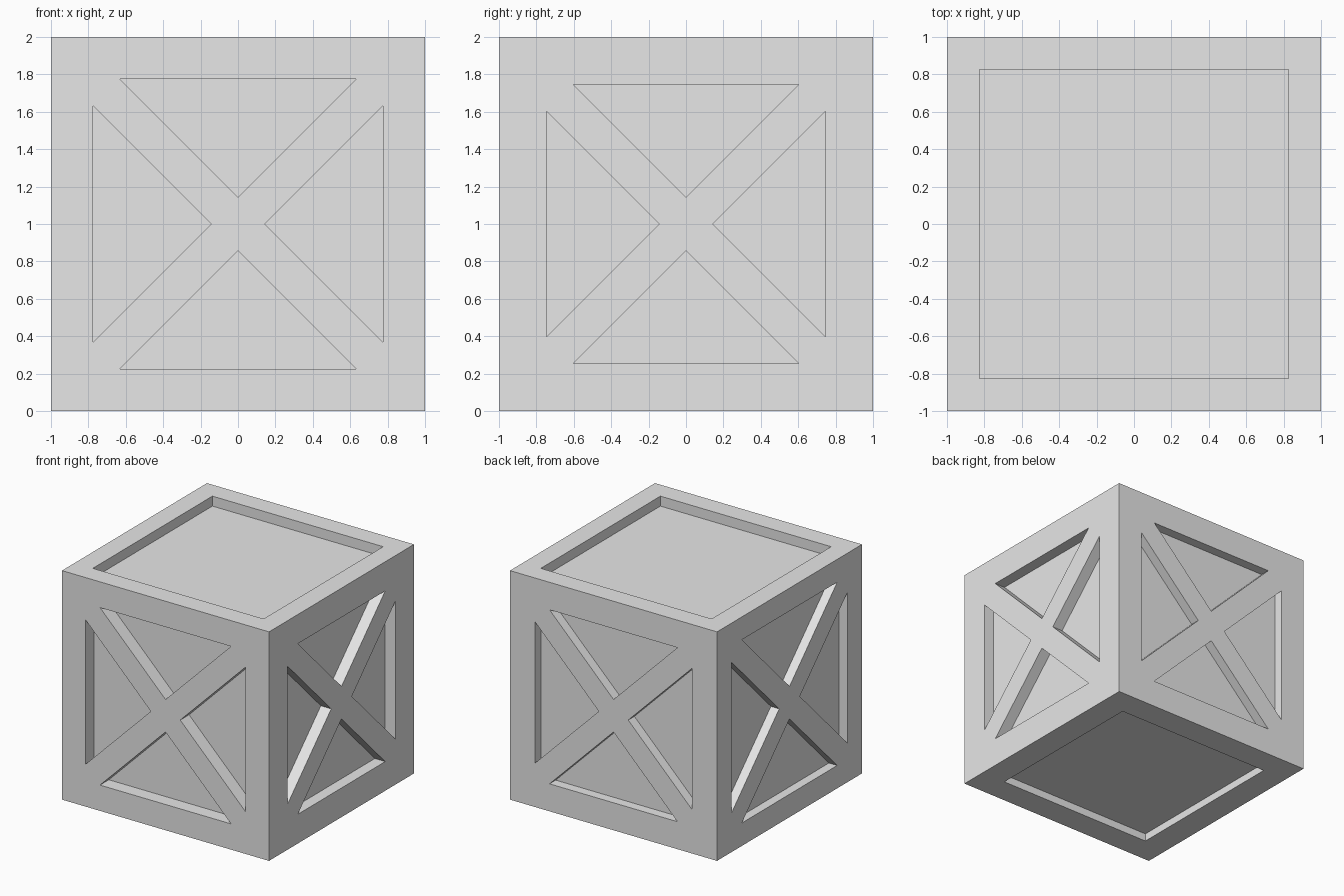
import bpy
import bmesh
from math import radians
from mathutils import Matrix, Vector

if "Cube" in bpy.data.objects:
    bpy.data.objects.remove(bpy.data.objects["Cube"], do_unlink=True)

BRACE = 0.142  # half-width of the cross brace, measured along the panel axes


def prism(bm, outline, depth, rotation):
    """Cutter prism sunk into the front face of the box, then rotated to its side."""
    front = [bm.verts.new(rotation @ Vector((u, -1.1, v))) for u, v in outline]
    back = [bm.verts.new(rotation @ Vector((u, depth - 1, v))) for u, v in outline]
    bm.faces.new(front)
    bm.faces.new(back[::-1])
    for i in range(len(outline)):
        j = (i + 1) % len(outline)
        bm.faces.new((front[j], front[i], back[i], back[j]))


def make_object(name, bm):
    bmesh.ops.recalc_face_normals(bm, faces=bm.faces)
    mesh = bpy.data.meshes.new(name)
    bm.to_mesh(mesh)
    bm.free()
    obj = bpy.data.objects.new(name, mesh)
    bpy.context.collection.objects.link(obj)
    return obj


# Solid box
bm = bmesh.new()
bmesh.ops.create_cube(bm, size=2)
crate = make_object("crate", bm)

# Cross-braced sides: angle about z, half-size of the opening, depth
bm = bmesh.new()
for angle, half, depth in ((0, 0.775, 0.122), (90, 0.745, 0.10),
                           (180, 0.76, 0.085), (270, 0.80, 0.08)):
    side = Matrix.Rotation(radians(angle), 3, "Z")
    reach = half - BRACE
    for turn in range(4):
        spin = Matrix.Rotation(radians(90 * turn), 2)
        triangle = [spin @ Vector(p) for p in ((0, BRACE), (reach, half), (-reach, half))]
        prism(bm, triangle, depth, side)

# Square recesses in the top and bottom
for angle, half, depth in ((-90, 0.825, 0.087), (90, 0.765, 0.068)):
    square = [(-half, -half), (half, -half), (half, half), (-half, half)]
    prism(bm, square, depth, Matrix.Rotation(radians(angle), 3, "X"))
cutter = make_object("recess_cutter", bm)
cutter.hide_render = True

# Cut the recesses and drop the cutter
cut = crate.modifiers.new("recesses", "BOOLEAN")
cut.operation = "DIFFERENCE"
cut.solver = "EXACT"
cut.object = cutter
bpy.context.view_layer.objects.active = crate
bpy.ops.object.modifier_apply(modifier=cut.name)
bpy.data.objects.remove(cutter, do_unlink=True)

# Stand the crate on the ground
crate.data.transform(Matrix.Translation((0, 0, 1)))

# Plain grey
grey = bpy.data.materials.new("light_grey")
grey.use_nodes = True
colour = (0.8, 0.8, 0.8, 1)
grey.diffuse_color = colour
grey.node_tree.nodes["Principled BSDF"].inputs["Base Color"].default_value = colour
crate.data.materials.clear()
crate.data.materials.append(grey)
